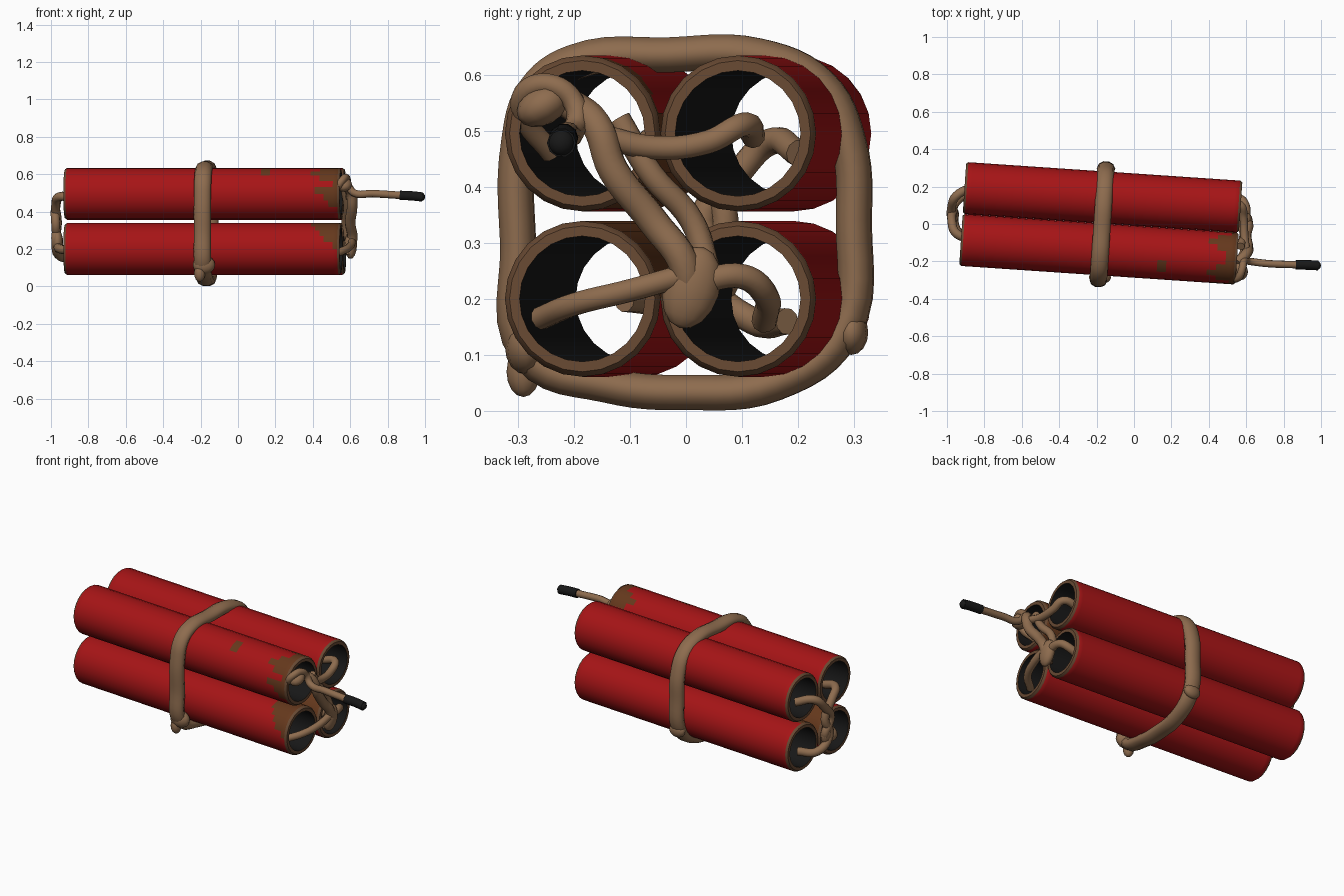
import bpy, bmesh
from math import sin, cos, pi, radians
from mathutils import Vector

old = bpy.data.objects.get("Cube")
if old:
    bpy.data.objects.remove(old, do_unlink=True)


def material(name, rgb):
    m = bpy.data.materials.new(name)
    m.use_nodes = True
    m.diffuse_color = (*rgb, 1)
    bsdf = next(n for n in m.node_tree.nodes if n.type == 'BSDF_PRINCIPLED')
    bsdf.inputs["Base Color"].default_value = (*rgb, 1)
    bsdf.inputs["Roughness"].default_value = 0.8
    return m


RED = material("red paper", (0.38, 0.007, 0.008))
STAIN = material("brown stain", (0.13, 0.04, 0.012))
RIM = material("rim brown", (0.14, 0.068, 0.033))
DARK = material("charred black", (0.009, 0.009, 0.009))
ROPE = material("tan rope", (0.27, 0.15, 0.077))

YAW = -0.0676
HALF = 0.74
SIDES = 24


def finish(obj, angle=40):
    bpy.ops.object.select_all(action='DESELECT')
    obj.select_set(True)
    bpy.context.view_layer.objects.active = obj
    bpy.ops.object.shade_smooth_by_angle(angle=radians(angle))
    return obj


def is_stained(x, n, front, upper):
    """Grime on the sides facing the bundle core, and at the fuse end."""
    core = Vector((0, 1 if front else -1, -1 if upper else 1)).normalized()
    wobble = 0.04 * sin(x * 17)
    if n.dot(core) > (0.82 if upper else 0.72) + wobble:
        return True
    if front:
        reach = 0.15 * max(0, n.z) if not upper else 0.11 * (0.7 + 0.5 * sin(n.z * 9 + 1)) * (n.z > -0.4)
        if HALF - x < reach + 0.02:
            return True
        if upper and abs(x - 0.34) < 0.03 and abs(n.y + 0.5) < 0.12 and n.z > 0:
            return True
    return False


def hollow_tube(name, centre, front, upper):
    rings = 60
    outer, inner = 0.139, 0.112
    span = HALF - 0.012
    # Closed wall profile: rim, outer wall, rim, inner wall
    profile = [(-HALF, inner), (-HALF, outer - 0.009)]
    profile += [(-span + 2 * span * i / rings, outer) for i in range(rings + 1)]
    profile += [(HALF, outer - 0.009), (HALF, inner)]
    bm = bmesh.new()
    grid = []
    for x, r in profile:
        grid.append([bm.verts.new((x, r * cos(2 * pi * k / SIDES), r * sin(2 * pi * k / SIDES)))
                     for k in range(SIDES)])
    count = len(profile)
    for i in range(count):
        a, b = grid[i], grid[(i + 1) % count]
        for k in range(SIDES):
            j = (k + 1) % SIDES
            f = bm.faces.new((a[k], a[j], b[j], b[k]))
            if i == count - 1:
                f.material_index = 3
            elif i < 2 or i > count - 4:
                f.material_index = 2
            else:
                c = f.calc_center_median()
                n = Vector((0, c.y, c.z)).normalized()
                f.material_index = int(is_stained(c.x, n, front, upper))
    bmesh.ops.recalc_face_normals(bm, faces=bm.faces)
    mesh = bpy.data.meshes.new(name)
    bm.to_mesh(mesh)
    bm.free()
    for m in (RED, STAIN, RIM, DARK):
        mesh.materials.append(m)
    obj = bpy.data.objects.new(name, mesh)
    bpy.context.collection.objects.link(obj)
    obj.location = centre
    obj.rotation_euler.z = YAW
    return finish(obj)


def cord(name, points, radius, mat=ROPE, closed=False):
    curve = bpy.data.curves.new(name, 'CURVE')
    curve.dimensions = '3D'
    curve.bevel_depth = radius
    curve.bevel_resolution = 3
    curve.resolution_u = 6
    curve.use_fill_caps = True
    s = curve.splines.new('BEZIER')
    s.bezier_points.add(len(points) - 1)
    for bp, p in zip(s.bezier_points, points):
        bp.co = p
        bp.handle_left_type = bp.handle_right_type = 'AUTO'
    s.use_cyclic_u = closed
    curve.materials.append(mat)
    obj = bpy.data.objects.new(name, curve)
    bpy.context.collection.objects.link(obj)
    bpy.ops.object.select_all(action='DESELECT')
    obj.select_set(True)
    bpy.context.view_layer.objects.active = obj
    bpy.ops.object.convert(target='MESH')
    return finish(bpy.context.view_layer.objects.active, 50)


def lump(name, centre, scale, mat=ROPE, tilt=0):
    bpy.ops.mesh.primitive_uv_sphere_add(segments=12, ring_count=8, radius=1, location=centre)
    obj = bpy.context.object
    obj.name = name
    obj.scale = scale
    obj.rotation_euler.x = tilt
    obj.data.materials.append(mat)
    return finish(obj)


# Four hollow tubes
for front in (True, False):
    for upper in (True, False):
        name = ("upper" if upper else "lower") + ("_front" if front else "_back") + "_tube"
        x, y = (-0.187, -0.135) if front else (-0.168, 0.1425)
        hollow_tube(name, (x, y, 0.495 if upper else 0.2), front, upper)

# Binding rope around the bundle, flattened against it
loop = [(-.2, .622), (-.03, .635), (.13, .633), (.24, .58), (.29, .48), (.30, .34), (.28, .14),
        (.16, .05), (0, .033), (-.14, .046), (-.28, .1), (-.30, .3), (-.298, .48), (-.27, .57)]
band = cord("binding_rope", [(0, y, z) for y, z in loop], 0.033, closed=True)
band.scale.x = 1.4
band.location.x = -0.17
band.rotation_euler.z = YAW
lump("binding_knot", (-.182, -.285, .115), (.06, .038, .05))
lump("binding_knot_end", (-.205, -.29, .07), (.03, .03, .045))
lump("binding_back_knot", (-.15, .295, .14), (.05, .03, .04))

# Cords joining the tubes at the fuse end
cord("main_cord", [(.55, -.21, .55), (.60, -.16, .51), (.61, -.13, .43), (.60, -.06, .34),
                   (.61, 0, .25), (.58, -.01, .17)], 0.028)
cord("twisted_cord", [(.57, -.12, .52), (.585, -.06, .42), (.575, .01, .34), (.59, .04, .25)], 0.022)
cord("upper_back_cord", [(.60, -.15, .49), (.59, -.06, .47), (.585, .04, .48),
                         (.57, .1, .51), (.48, .12, .49)], 0.022)
cord("lower_front_cord", [(.61, -.01, .24), (.60, -.1, .215), (.56, -.2, .19), (.49, -.26, .165)], 0.021)
cord("lower_back_cord", [(.60, .02, .23), (.595, .1, .24), (.56, .14, .21), (.46, .14, .16)], 0.023)
lump("cord_knot", (.602, .01, .22), (.034, .05, .075), tilt=-0.3)

# Fuse with burnt tip
cord("fuse", [(.47, -.24, .46), (.53, -.29, .53), (.56, -.285, .57), (.58, -.235, .58),
              (.59, -.195, .54), (.62, -.2, .5), (.72, -.212, .496), (.88, -.218, .486)], 0.02)
lump("fuse_wrap", (.565, -.255, .545), (.045, .05, .035), tilt=0.5)
cord("fuse_tip", [(.865, -.218, .487), (.93, -.219, .484), (.985, -.222, .478)], 0.026, DARK)
lump("fuse_tip_end", (.978, -.222, .479), (.022, .024, .024), DARK)

# Crossed cords at the plain end
cord("end_cord_one", [(-.86, -.08, .46), (-.95, -.05, .48), (-.975, .02, .44), (-.965, .07, .34),
                      (-.975, .04, .24), (-.95, .12, .16), (-.86, .18, .16)], 0.024)
cord("end_cord_two", [(-.86, .2, .46), (-.95, .15, .48), (-.975, .09, .42), (-.975, .03, .34),
                      (-.965, .07, .24), (-.95, -.03, .2), (-.86, -.11, .2)], 0.024)
lump("end_knot", (-.965, .05, .24), (.03, .045, .06))
